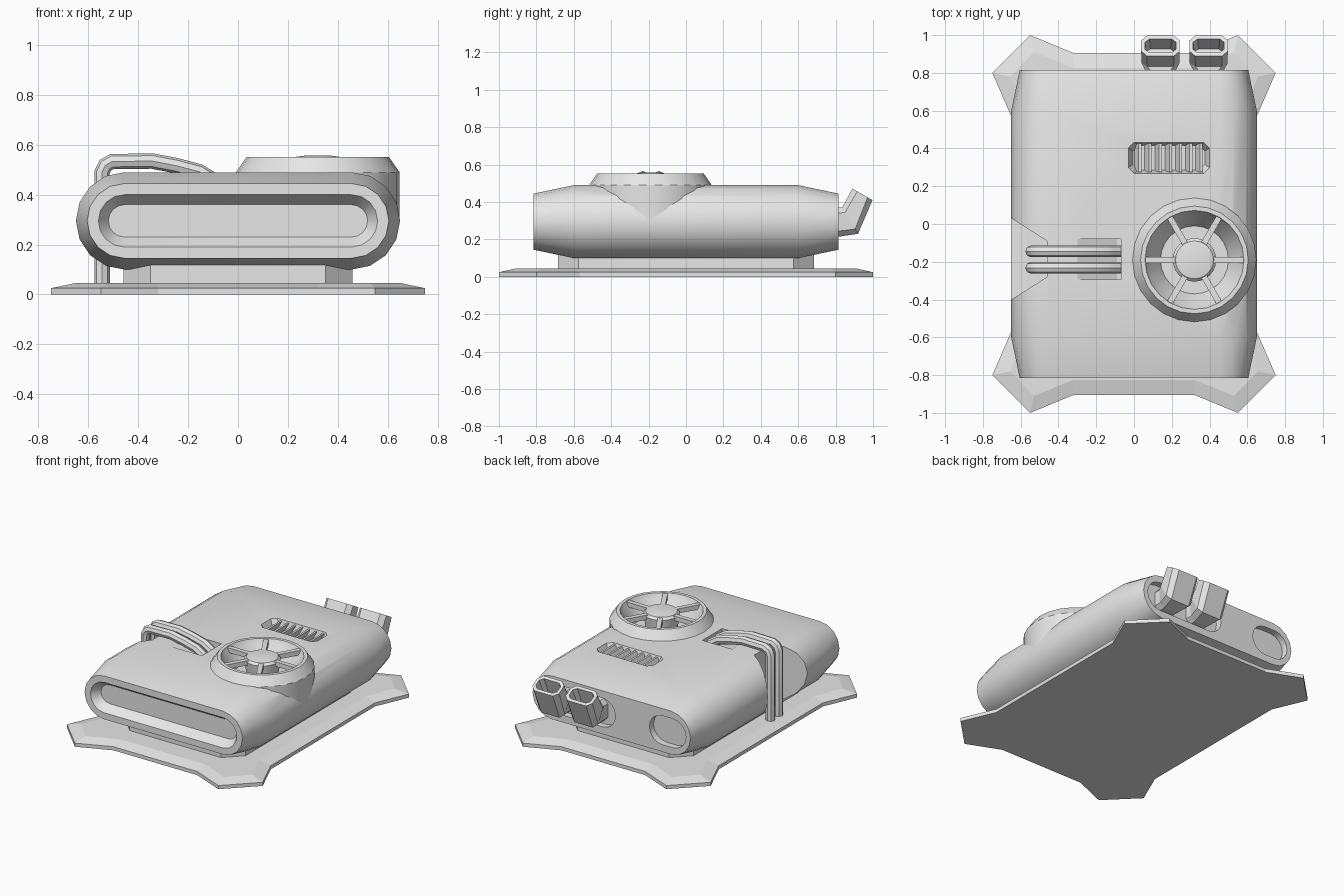
import bpy, bmesh
from math import sin, cos, pi, radians
from mathutils import Vector

if "Cube" in bpy.data.objects:
    bpy.data.objects.remove(bpy.data.objects["Cube"])

grey = bpy.data.materials.new("plain_grey")
grey.use_nodes = True
grey.diffuse_color = (0.8, 0.8, 0.8, 1)
grey.node_tree.nodes["Principled BSDF"].inputs["Base Color"].default_value = (0.8, 0.8, 0.8, 1)


def activate(ob):
    bpy.ops.object.select_all(action='DESELECT')
    ob.select_set(True)
    bpy.context.view_layer.objects.active = ob


def smooth(ob, angle=24):
    activate(ob)
    bpy.ops.object.shade_smooth_by_angle(angle=radians(angle))


def loft(name, rings):
    """Closed solid skinned through rings with equal point counts."""
    bm = bmesh.new()
    vs = [[bm.verts.new(p) for p in ring] for ring in rings]
    n = len(vs[0])
    for a, b in zip(vs, vs[1:]):
        for i in range(n):
            j = (i + 1) % n
            bm.faces.new((a[i], a[j], b[j], b[i]))
    bm.faces.new(vs[0])
    bm.faces.new(vs[-1])
    bmesh.ops.recalc_face_normals(bm, faces=bm.faces)
    me = bpy.data.meshes.new(name)
    bm.to_mesh(me)
    bm.free()
    me.materials.append(grey)
    ob = bpy.data.objects.new(name, me)
    bpy.context.collection.objects.link(ob)
    return ob


def stadium(cx, half, r, y, z=0.295, n=8):
    pts = []
    for side in (1, -1):
        for i in range(n + 1):
            a = side * (-pi / 2) + pi * i / n if side > 0 else pi / 2 + pi * i / n
            pts.append((cx + side * half + r * cos(a), y, z + r * sin(a)))
    return pts


def chamfered(w, h, c):
    return [(w, c - h), (w, h - c), (w - c, h), (c - w, h),
            (-w, h - c), (-w, c - h), (c - w, -h), (w - c, -h)]


def slab(outline, z, cx=0, cy=0):
    return [(cx + x, cy + y, z) for x, y in outline]


def lathe(name, profile, cx, cy, n=24):
    circle = [(cos(2 * pi * i / n), sin(2 * pi * i / n)) for i in range(n)]
    return loft(name, [[(cx + r * c, cy + r * s, z) for c, s in circle] for r, z in profile])


def cut(target, cutter):
    mod = target.modifiers.new("cut", 'BOOLEAN')
    mod.operation = 'DIFFERENCE'
    mod.solver = 'EXACT'
    mod.object = cutter
    activate(target)
    bpy.ops.object.modifier_apply(modifier=mod.name)
    bpy.data.objects.remove(cutter)


# Base plate with flared corners and a bevelled top
def mirrored(q):
    r = q[::-1]
    return (q + [(-x, y) for x, y in r] + [(-x, -y) for x, y in q] + [(x, -y) for x, y in r])


outer = mirrored([(0.65, 0.57), (0.75, 0.8), (0.55, 1.0), (0.32, 0.905)])
inner = mirrored([(0.57, 0.58), (0.655, 0.78), (0.53, 0.91), (0.32, 0.825)])
loft("base_plate", [slab(outer, 0), slab(outer, 0.025), slab(inner, 0.045)])

# Pedestal between plate and body
ped = chamfered(0.46, 0.685, 0.11)
loft("pedestal", [slab(ped, 0.04), slab(ped, 0.13)])

# Body with tapered ends and a recessed front panel
body = loft("body", [stadium(0, 0.455, r, y) for y, r in (
    (-0.755, 0.065), (-0.815, 0.105), (-0.815, 0.15),
    (-0.6, 0.195), (0.6, 0.195), (0.815, 0.15))])

# Recesses in the back
for cx, half in ((-0.43, 0.04), (0.27, 0.2)):
    cut(body, loft("back_recess", [stadium(cx, half, 0.1, y) for y in (0.77, 0.9)]))

# Side notch for the pipes
notch = [(-0.72, 0.075), (-0.46, -0.09), (-0.46, -0.28), (-0.72, -0.445)]
cut(body, loft("notch", [slab(notch, 0.0), slab(notch, 0.7)]))

# Sloping socket where the pipes enter the top
cut(body, loft("socket", [[(-0.3, y, 0.49), (-0.09, y, 0.39), (-0.07, y, 0.39),
                           (-0.07, y, 0.6), (-0.3, y, 0.6)] for y in (-0.295, -0.08)]))

# Vent opening and fan opening
vx, vy = 0.185, 0.35
cut(body, loft("vent_hole", [slab(chamfered(w, h, 0.03), z, vx, vy) for w, h, z in (
    (0.19, 0.065, 0.435), (0.215, 0.082, 0.49), (0.215, 0.082, 0.6))]))
fx, fy = 0.32, -0.19
cut(body, lathe("fan_hole", [(0.28, 0.41), (0.28, 0.6)], fx, fy))
smooth(body)

# Vent slats
for i in range(7):
    x = vx + (i - 3) * 0.054
    loft("vent_slat", [[(x - 0.022, y, 0.432), (x - 0.008, y, 0.432),
                        (x + 0.016, y, 0.483), (x + 0.002, y, 0.483)]
                       for y in (vy - 0.076, vy + 0.076)])

# Fan housing, hub and spokes
smooth(lathe("fan_housing", [(0.328, 0.3), (0.328, 0.49), (0.285, 0.552), (0.262, 0.552),
                             (0.25, 0.525), (0.19, 0.45), (0.18, 0.43), (0.1, 0.43)], fx, fy))
smooth(lathe("fan_hub", [(0.1, 0.425), (0.115, 0.535), (0.1, 0.55), (0.05, 0.557)], fx, fy))
for k in range(6):
    d = Vector((cos(k * pi / 3), sin(k * pi / 3), 0))
    side = Vector((-d.y, d.x, 0)) * 0.016
    centre = Vector((fx, fy, 0))
    loft("fan_spoke", [[centre + d * r + side * s + Vector((0, 0, z))
                        for s, z in ((-1, 0.515), (1, 0.515), (1, 0.547), (-1, 0.547))]
                       for r in (0.1, 0.265)])

# Twin pipes from the plate over the edge into the body
path = [(-0.545, 0.03), (-0.545, 0.49), (-0.532, 0.518), (-0.505, 0.533),
        (-0.345, 0.535), (-0.25, 0.517), (-0.155, 0.492), (-0.12, 0.47), (-0.06, 0.43)]
for y in (-0.145, -0.232):
    cu = bpy.data.curves.new("pipe", 'CURVE')
    cu.dimensions = '3D'
    cu.bevel_depth = 0.031
    cu.bevel_resolution = 2
    cu.use_fill_caps = True
    sp = cu.splines.new('POLY')
    sp.points.add(len(path) - 1)
    for p, (x, z) in zip(sp.points, path):
        p.co = (x, y, z, 1)
    cu.materials.append(grey)
    pipe = bpy.data.objects.new("pipe", cu)
    bpy.context.collection.objects.link(pipe)
    activate(pipe)
    bpy.ops.object.convert(target='MESH')
    smooth(bpy.context.view_layer.objects.active, 40)


# Upturned hollow exhausts
def section(cx, low, high, w, scale=1.0):
    low, high = Vector(low), Vector(high)
    mid, half = (low + high) / 2, (high - low) / 2
    pts = []
    for x, v in chamfered(w, half.length, 0.03):
        p = mid + half * (v / half.length) * scale
        pts.append((cx + x * (1 - (1 - scale) * 0.6), p.x, p.y))
    return pts


for cx in (0.14, 0.395):
    loft("exhaust", [section(cx, *s) for s in (
        ((0.75, 0.215), (0.75, 0.37), 0.08),
        ((0.82, 0.215), (0.81, 0.37), 0.08),
        ((0.92, 0.23), (0.835, 0.37), 0.1),
        ((0.997, 0.41), (0.89, 0.472), 0.102),
        ((0.997, 0.41), (0.89, 0.472), 0.102, 0.68),
        ((0.945, 0.3), (0.85, 0.375), 0.1, 0.6))])
